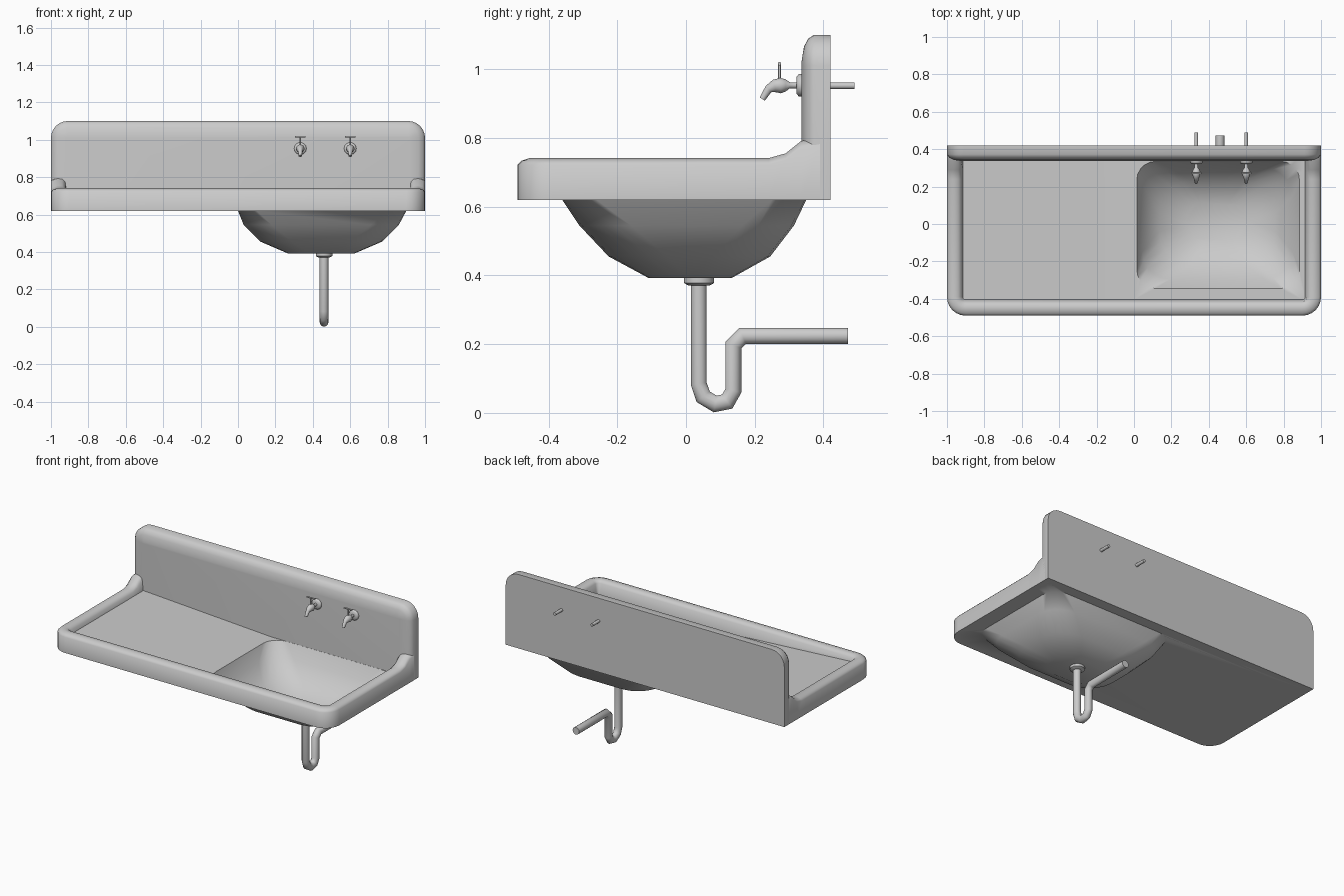
import bpy, bmesh, math
from mathutils import Vector

if "Cube" in bpy.data.objects:
    bpy.data.objects.remove(bpy.data.objects["Cube"])


def finish(bm, name, angle=50):
    bmesh.ops.recalc_face_normals(bm, faces=bm.faces[:])
    me = bpy.data.meshes.new(name)
    bm.to_mesh(me)
    bm.free()
    ob = bpy.data.objects.new(name, me)
    bpy.context.collection.objects.link(ob)
    bpy.ops.object.select_all(action='DESELECT')
    ob.select_set(True)
    bpy.context.view_layer.objects.active = ob
    bpy.ops.object.shade_smooth_by_angle(angle=math.radians(angle))
    return ob


def arc(cx, cy, r, a0, a1, n=6):
    return [(cx + r * math.cos(math.radians(a0 + (a1 - a0) * i / n)),
             cy + r * math.sin(math.radians(a0 + (a1 - a0) * i / n))) for i in range(n + 1)]


def bridge(bm, a, b, closed=False):
    n = len(a)
    for i in range(n if closed else n - 1):
        j = (i + 1) % n
        bm.faces.new((a[i], a[j], b[j], b[i]))


def fill(bm, *loops):
    # flat fill between an outline and an optional hole
    edges = []
    for lp in loops:
        for i in range(len(lp)):
            pair = (lp[i - 1], lp[i])
            edges.append(bm.edges.get(pair) or bm.edges.new(pair))
    bmesh.ops.triangle_fill(bm, use_beauty=True, use_dissolve=False, edges=edges)


def bowl(bm, top_z, inset, lift):
    # rounded-rectangle rings stepping down to the flat bowl bottom
    steps = [(.45, .355, .62, .10, .45, -.005), (.415, .312, .545, .15, .445, .002),
             (.325, .235, .455, .17, .445, .01), (.18, .122, .393, .11, .445, .012)]
    rings = []
    for k, (hx, hy, z, r, cx, cy) in enumerate(steps):
        hx, hy = hx - inset, hy - inset
        r = min(r, hy - .005)
        z = top_z if k == 0 else z + lift
        pts = []
        for sx, sy, a in ((1, 1, 0), (-1, 1, 90), (-1, -1, 180), (1, -1, 270)):
            pts += arc(cx + sx * (hx - r), cy + sy * (hy - r), r, a, a + 90, 5)
        rings.append([bm.verts.new((x, y, z)) for x, y in pts])
    for a, b in zip(rings, rings[1:]):
        bridge(bm, a, b, True)
    bm.faces.new(rings[-1])
    return rings[0]


# basin: U-shaped rim sweep, sloping drainboard, bowl inside and out
FLOOR = .65


def rim_ring(bm, inset, z, raise_end, floor=False):
    w, r = 1 - inset, .1 - inset
    ys = (.39, .335, .29, .24)
    pts = [(-w, y) for y in ys] + arc(-.9, -.39, r, 180, 270) + [(0, -.39 - r)]
    pts += arc(.9, -.39, r, 270, 360) + [(w, y) for y in reversed(ys)]
    lifts = {.39: .06, .335: .05, .29: .014}
    out = []
    for x, y in pts:
        h = FLOOR + max(0, -x) * .06 if floor else z
        out.append(bm.verts.new((x, y, h + (lifts.get(y, 0) if raise_end else 0))))
    return out


bm = bmesh.new()
spec = [(0, .62, 0), (0, .722, 1), (.012, .734, 1), (.035, .741, 1),
        (.06, .739, 1), (.076, .725, 1)]
rings = [rim_ring(bm, *s) for s in spec] + [rim_ring(bm, .085, 0, 0, True)]
for a, b in zip(rings, rings[1:]):
    bridge(bm, a, b)
fill(bm, rings[0], bowl(bm, .62, 0, 0))
inner = rings[-1]
mid = 4 + 7
back_mid = bm.verts.new((0, .39, FLOOR))
bm.faces.new(inner[:mid + 1] + [back_mid])
fill(bm, inner[mid:] + [back_mid], bowl(bm, FLOOR, .015, .018))
# keep hand-built winding consistent
finish(bm, "basin")

# backsplash with rounded top and sides
bm = bmesh.new()
rings = []
for y, i in ((.42, 0), (.372, 0), (.355, .012), (.343, .035), (.336, .08)):
    r = .09 - i
    pts = [(-1 + i, .62)] + arc(-.91, 1.01, r, 180, 90) + arc(.91, 1.01, r, 90, 0) + [(1 - i, .62)]
    rings.append([bm.verts.new((x, y, z)) for x, z in pts])
for a, b in zip(rings, rings[1:]):
    bridge(bm, a, b, True)
bm.faces.new(rings[0])
bm.faces.new(rings[-1])
finish(bm, "backsplash")


def tube(name, x, path, radii, sides=14):
    # mitred tube following (y, z) points at constant x
    bm = bmesh.new()
    P = [Vector(p) for p in path]
    rings = []
    for i, p in enumerate(P):
        d0 = (p - P[i - 1]).normalized() if i else (P[1] - p).normalized()
        d1 = (P[i + 1] - p).normalized() if i < len(P) - 1 else d0
        t = (d0 + d1).normalized()
        n = Vector((-t.y, t.x)) / max(t.dot(d0), .5)
        r = radii[i] if isinstance(radii, (list, tuple)) else radii
        ring = []
        for k in range(sides):
            a = 2 * math.pi * k / sides
            q = p + n * r * math.sin(a)
            ring.append(bm.verts.new((x + r * math.cos(a), q.x, q.y)))
        rings.append(ring)
    for a, b in zip(rings, rings[1:]):
        bridge(bm, a, b, True)
    bm.faces.new(rings[0])
    bm.faces.new(rings[-1])
    return finish(bm, name)


# taps with supply pipes
for side, x in (("left", .333), ("right", .60)):
    tube(side + "_supply_pipe", x, [(.41, .952), (.49, .952)], .01)
    tube(side + "_tap_flange", x, [(.345, .953), (.328, .953), (.322, .953)], [.033, .033, .026])
    tube(side + "_tap_body", x,
         [(.33, .953), (.302, .953), (.29, .953), (.275, .952), (.258, .951), (.24, .942), (.222, .913)],
         [.009, .009, .018, .023, .019, .012, .009])
    tube(side + "_tap_stem", x, [(.272, .96), (.272, 1.012)], .004, 8)
    bpy.ops.mesh.primitive_cylinder_add(vertices=8, radius=.005, depth=.058,
                                        location=(x, .272, 1.016), rotation=(0, math.pi / 2, 0))
    bpy.context.object.name = side + "_tap_handle"
    bpy.ops.object.shade_smooth_by_angle(angle=math.radians(50))

# drain collar and trap pipe
tube("drain_collar", .46, [(.038, .395), (.038, .378), (.038, .370)], [.044, .044, .03], 16)
tube("drain_trap", .46,
     [(.037, .38), (.037, .085), (.05, .047), (.085, .026), (.12, .033), (.138, .065),
      (.138, .197), (.165, .224), (.472, .224)], .0235, 14)
